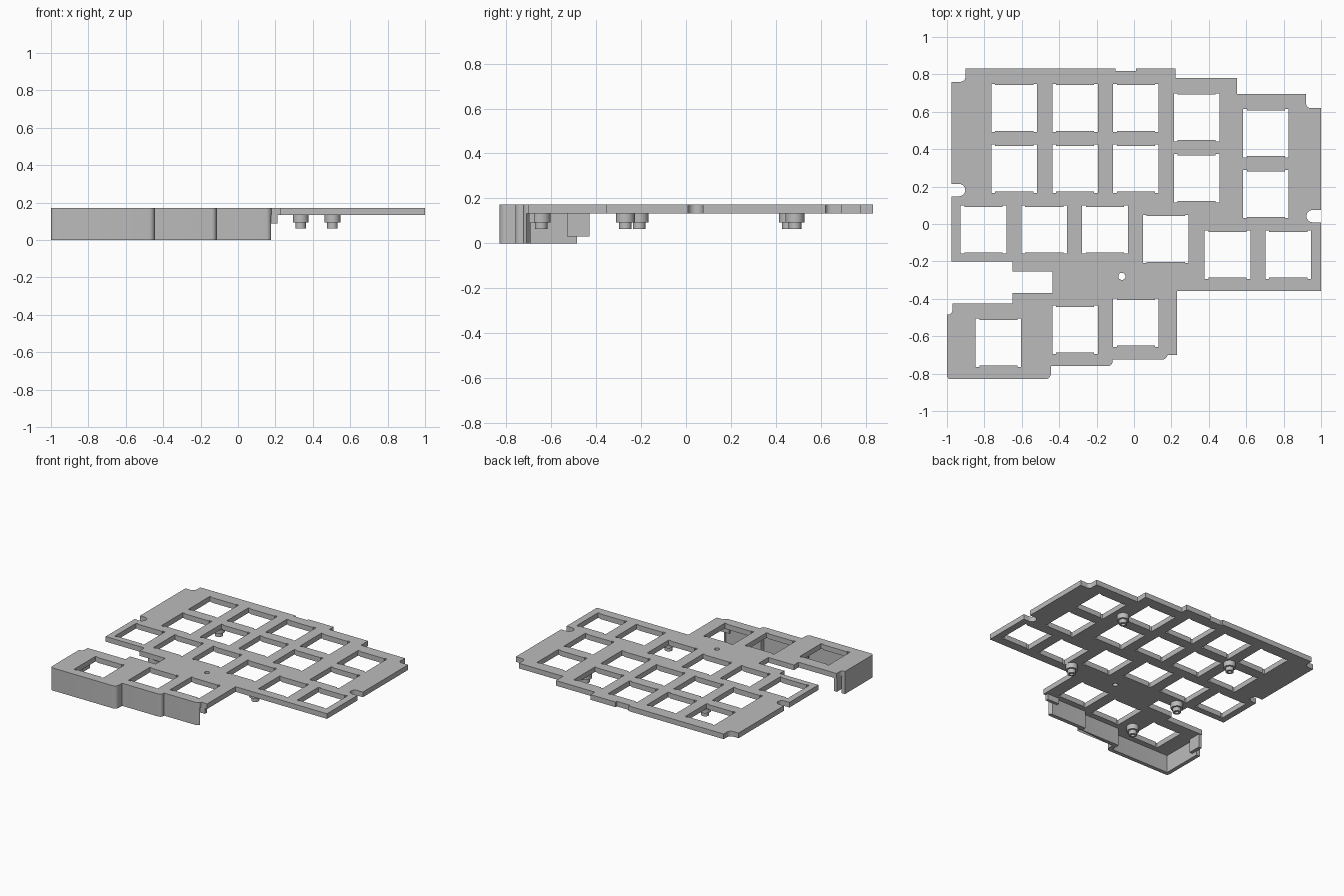
import bpy, bmesh
from math import cos, sin, radians
from mathutils import Vector

if "Cube" in bpy.data.objects:
    bpy.data.objects.remove(bpy.data.objects["Cube"])

grey = bpy.data.materials.new("matte_grey")
grey.use_nodes = True
colour = (0.5, 0.5, 0.5, 1)
grey.diffuse_color = colour
grey.node_tree.nodes["Principled BSDF"].inputs["Base Color"].default_value = colour


def arc(cx, cy, r, start, end, steps=6):
    angles = [radians(start + (end - start) * i / steps) for i in range(steps + 1)]
    return [(cx + r * cos(a), cy + r * sin(a)) for a in angles]


def circle(cx, cy, r, steps=32):
    return arc(cx, cy, r, 0, 360, steps)[:-1]


def slab(name, loops, low, high):
    """Extrude closed outlines; inner loops become holes."""
    curve = bpy.data.curves.new(name, "CURVE")
    curve.dimensions, curve.fill_mode = "2D", "BOTH"
    curve.extrude = (high - low) / 2
    for loop in loops:
        spline = curve.splines.new("POLY")
        spline.points.add(len(loop) - 1)
        for point, (x, y) in zip(spline.points, loop):
            point.co = (x, y, 0, 1)
        spline.use_cyclic_u = True
    temp = bpy.data.objects.new(name + "_profile", curve)
    bpy.context.collection.objects.link(temp)
    graph = bpy.context.evaluated_depsgraph_get()
    mesh = bpy.data.meshes.new_from_object(temp.evaluated_get(graph))
    bpy.data.objects.remove(temp)
    bm = bmesh.new()
    bm.from_mesh(mesh)
    bmesh.ops.translate(bm, verts=bm.verts, vec=(0, 0, (low + high) / 2))
    bmesh.ops.remove_doubles(bm, verts=bm.verts, dist=1e-5)
    bmesh.ops.recalc_face_normals(bm, faces=bm.faces)
    bm.to_mesh(mesh)
    bm.free()
    mesh.materials.clear()
    mesh.materials.append(grey)
    obj = bpy.data.objects.new(name, mesh)
    bpy.context.collection.objects.link(obj)
    bpy.ops.object.select_all(action="DESELECT")
    obj.select_set(True)
    bpy.context.view_layer.objects.active = obj
    bpy.ops.object.shade_smooth_by_angle(angle=radians(35))
    return obj


def offset_path(path, distance):
    """Shift an open path sideways with mitred corners."""
    pts = [Vector(p) for p in path]
    dirs = [(b - a).normalized() for a, b in zip(pts, pts[1:])]
    result = []
    for i, p in enumerate(pts):
        a, b = dirs[max(i - 1, 0)], dirs[min(i, len(dirs) - 1)]
        na, nb = Vector((a.y, -a.x)), Vector((b.y, -b.x))
        result.append(tuple(p + (na + nb) * distance / (1 + na.dot(nb))))
    return result


def key_hole(cx, cy, w=0.122, h=0.122, ear=0.02, depth=0.007):
    """Square opening with relieved corners."""
    right = [(w - ear, -h), (w - ear, -h - depth), (w, -h - depth),
             (w, h + depth), (w - ear, h + depth), (w - ear, h)]
    left = [(-x, -y) for x, y in right]
    return [(cx + x, cy + y) for x, y in right + left]


TOP, UNDER = 0.172, 0.133

# Outline of the thumb section, shared by the plate and its skirt wall
thumb_edge = (arc(0.15, -0.695, 0.03, -30, -90)
              + [(-0.115, -0.725)] + arc(-0.14, -0.735, 0.025, 0, -90)
              + [(-0.445, -0.76)] + arc(-0.475, -0.80, 0.03, 0, -90)
              + arc(-0.98, -0.81, 0.02, 270, 180) + [(-1, -0.485)])

# Whole plate outline, clockwise from the back left corner
outline = ([(-0.9, 0.832), (-0.1, 0.832), (-0.1, 0.817), (0.01, 0.817),
            (0.01, 0.832), (0.223, 0.832), (0.223, 0.78), (0.55, 0.78),
            (0.55, 0.695), (0.92, 0.695)]
           + arc(0.945, 0.645, 0.025, 180, 270) + [(1, 0.62), (1, 0.075)]
           + arc(0.955, 0.042, 0.033, 90, 270, 12)
           + [(1, 0.009), (1, -0.357), (0.23, -0.357), (0.23, -0.7), (0.18, -0.7)]
           + thumb_edge + arc(-0.995, -0.46, 0.025, 270, 360)
           + [(-0.97, -0.425), (-0.65, -0.425), (-0.65, -0.37), (-0.435, -0.37),
              (-0.435, -0.255), (-0.65, -0.255), (-0.65, -0.2), (-0.975, -0.2),
              (-0.975, 0.148)]
           + arc(-0.935, 0.181, 0.033, -90, 90, 12) + [(-0.975, 0.214), (-0.975, 0.76)]
           + arc(-0.93, 0.79, 0.03, 270, 360))

# Key openings: three straight columns, stepped columns and thumb keys
centres = [(x, y) for x in (-0.64, -0.315, 0.01) for y in (0.62, 0.295)]
centres += [(0.335, 0.57), (0.335, 0.245), (0.705, 0.485), (0.705, 0.16)]
centres += [(-0.805, -0.03), (-0.48, -0.03), (-0.155, -0.03), (0.17, -0.08),
            (0.5, -0.165), (0.825, -0.165)]
centres += [(-0.725, -0.635), (-0.315, -0.565), (0.01, -0.528)]
reset_hole = circle(-0.065, -0.28, 0.019)
slab("key_plate", [outline, reset_hole] + [key_hole(*c) for c in centres], UNDER, TOP)

# Skirt wall around the front and left of the thumb section
inner = offset_path(thumb_edge, -0.03)
if inner[0][1] < thumb_edge[0][1]:
    inner = offset_path(thumb_edge, 0.03)
slab("skirt_wall", [thumb_edge + inner[::-1]], 0, UNDER)


# Tongues at both ends of the skirt
def rectangle(x0, y0, x1, y1):
    return [(x0, y0), (x1, y0), (x1, y1), (x0, y1)]


slab("left_tongue", [rectangle(-0.97, -0.53, -0.945, -0.43)], 0.03, UNDER)
slab("right_tongue", [rectangle(0.11, -0.698, 0.21, -0.675)], 0.09, UNDER)

# Stepped mounting posts under the plate
for i, (x, y) in enumerate([(0.505, 0.485), (0.335, -0.27), (-0.48, 0.455),
                            (-0.56, -0.208), (-0.53, -0.645)], 1):
    slab(f"post_collar_{i}", [circle(x, y, 0.042)], 0.093, UNDER)
    slab(f"post_tip_{i}", [circle(x, y, 0.028), circle(x, y, 0.014)], 0.063, 0.093)
